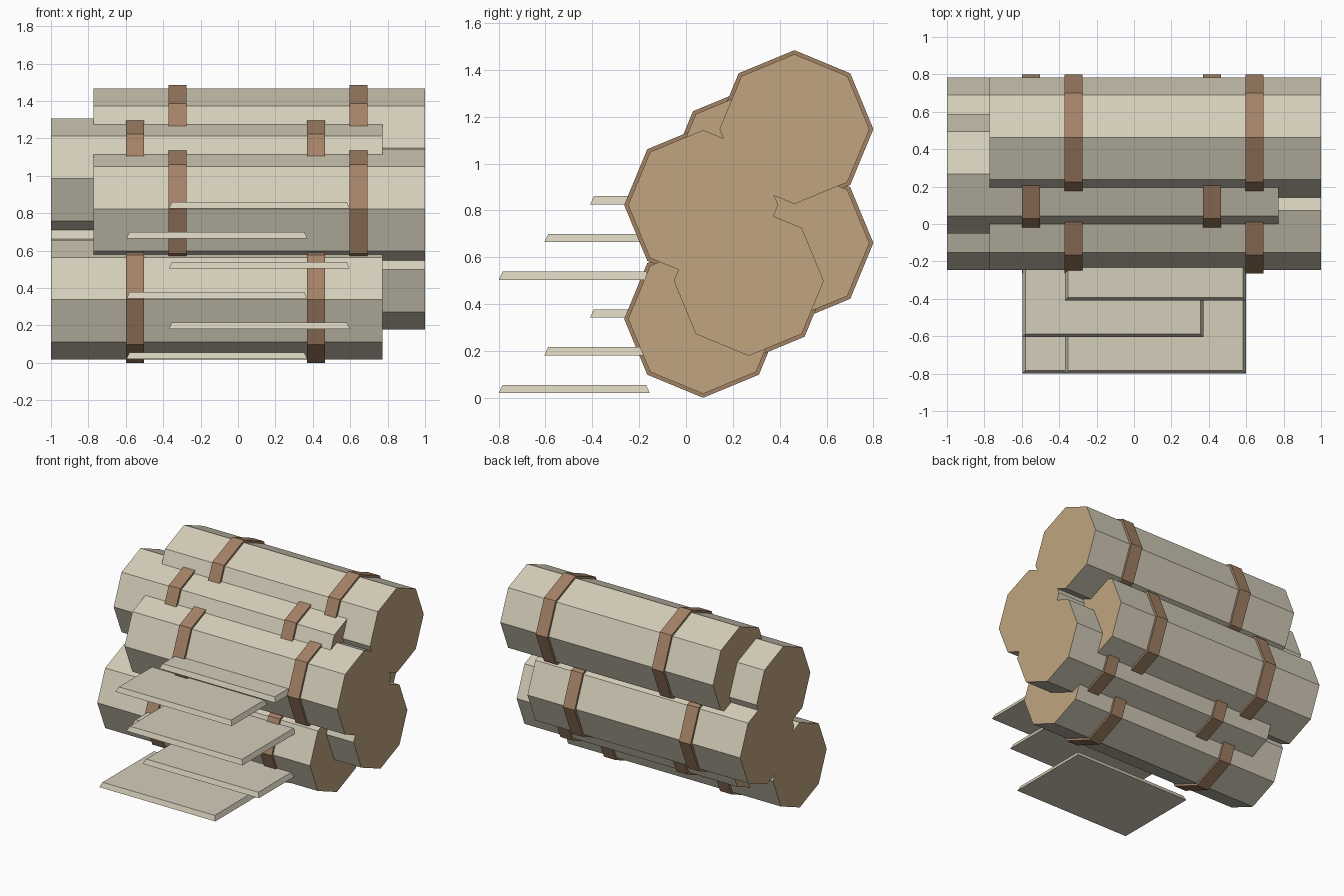
import bpy
import bmesh
import math
from mathutils import Matrix, Vector

if "Cube" in bpy.data.objects:
    bpy.data.objects.remove(bpy.data.objects["Cube"], do_unlink=True)


def make_material(name, color):
    mat = bpy.data.materials.new(name)
    mat.use_nodes = True
    mat.diffuse_color = (*color, 1)
    mat.node_tree.nodes["Principled BSDF"].inputs["Base Color"].default_value = (*color, 1)
    return mat


BARK = make_material("pale_bark", (0.658, 0.61, 0.485))
CUT = make_material("cut_wood", (0.533, 0.376, 0.216))
STRAP = make_material("brown_strap", (0.366, 0.223, 0.13))

LOG_RADIUS, STRAP_RADIUS, STRAP_WIDTH = 0.32, 0.337, 0.097
LOG_LENGTH, SHIFT = 1.773, 0.227
STRAP_OFFSETS = (0.45, 1.417)      # from the log's right end


def finish(bm, name, materials):
    bmesh.ops.recalc_face_normals(bm, faces=bm.faces)
    mesh = bpy.data.meshes.new(name)
    bm.to_mesh(mesh)
    bm.free()
    for mat in materials:
        mesh.materials.append(mat)
    obj = bpy.data.objects.new(name, mesh)
    bpy.context.collection.objects.link(obj)
    return obj


def octagon_bar(name, radius, length, center, materials):
    """Eight-sided bar along x, with its ends in the last material."""
    bm = bmesh.new()
    bmesh.ops.create_cone(bm, cap_ends=True, segments=8, radius1=radius, radius2=radius,
                          depth=length, matrix=Matrix.Rotation(math.pi / 2, 4, 'Y'))
    bmesh.ops.translate(bm, vec=Vector(center), verts=bm.verts)
    bm.normal_update()
    for face in bm.faces:
        if abs(face.normal.x) > 0.9:
            face.material_index = len(materials) - 1
    return finish(bm, name, materials)


def plank(name, center, size, inset):
    """Flat board whose top is smaller than its underside."""
    bm = bmesh.new()
    bmesh.ops.create_cube(bm, size=1)
    for v in bm.verts:
        top = v.co.z > 0
        v.co = Vector(a * b for a, b in zip(v.co, size))
        if top:
            v.co.x -= math.copysign(inset, v.co.x)
            v.co.y -= math.copysign(inset, v.co.y)
        v.co += Vector(center)
    return finish(bm, name, [BARK])


# Logs: name, column from front to back, level from the ground, shifted to the left
LOGS = [
    ("front_bottom_log", 0, 0, False),
    ("middle_bottom_log", 1, 1, True),
    ("back_lower_log", 2, 2, False),
    ("front_upper_log", 0, 3, True),
    ("middle_upper_log", 1, 4, False),
    ("back_top_log", 2, 5, True),
]
for name, column, level, shifted in LOGS:
    start = -1 + SHIFT * shifted
    y, z = 0.073 + 0.195 * column, STRAP_RADIUS + 0.162 * level
    octagon_bar(name, LOG_RADIUS, LOG_LENGTH, (start + LOG_LENGTH / 2, y, z), [BARK, CUT])
    for side, offset in zip(("right", "left"), STRAP_OFFSETS):
        octagon_bar(f"{name}_{side}_strap", STRAP_RADIUS, STRAP_WIDTH,
                    (start + offset, y, z), [STRAP])

# Shelf planks: two staggered flights of three
for i in range(6):
    x = -0.113 + SHIFT * (i % 2)
    y = -0.477 + 0.195 * (i % 3)
    plank(f"shelf_plank_{i + 1}", (x, y, 0.038 + 0.161 * i), (0.967, 0.645, 0.035), 0.016)
